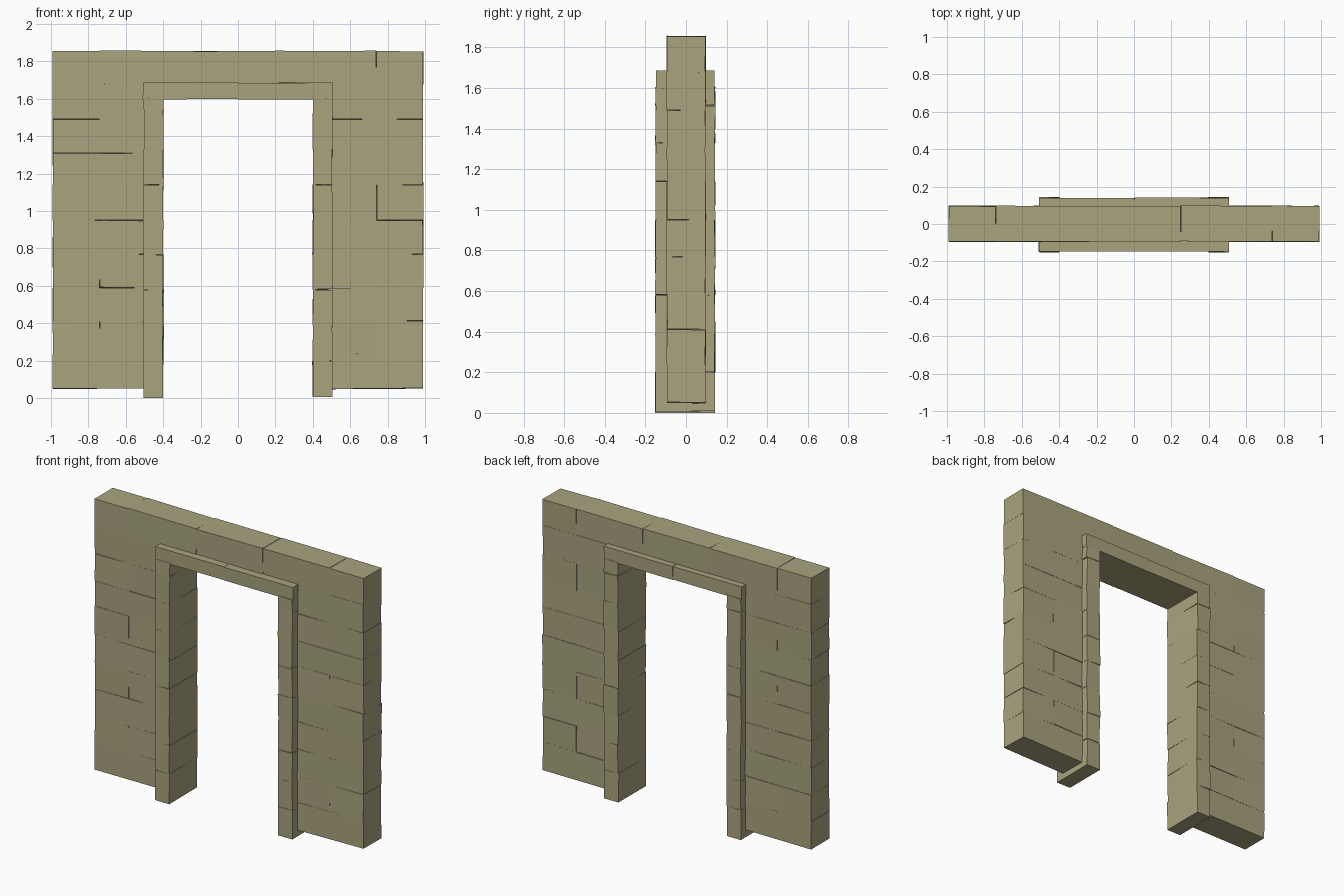
import bpy
import bmesh
import random
from mathutils import Euler, Matrix, Vector

random.seed(7)

cube = bpy.data.objects.get("Cube")
if cube:
    bpy.data.objects.remove(cube, do_unlink=True)

stone = bpy.data.materials.new("sandstone")
stone.use_nodes = True
colour = (0.40, 0.37, 0.21, 1.0)
stone.diffuse_color = colour
bsdf = stone.node_tree.nodes["Principled BSDF"]
bsdf.inputs["Base Color"].default_value = colour
bsdf.inputs["Roughness"].default_value = 0.9


def block(name, x, y, z, tilt=0.008, wobble=0.002):
    """Hand-cut stone filling the x, y and z ranges, slightly askew."""
    spans = (x, y, z)
    centre = Vector([(a + b) / 2 for a, b in spans])
    size = Vector([abs(b - a) for a, b in spans])
    turn = Euler([random.uniform(-tilt, tilt) for _ in range(3)])
    bm = bmesh.new()
    bmesh.ops.create_cube(bm, size=1, matrix=Matrix.Diagonal(size.to_4d()))
    bm.transform(turn.to_matrix().to_4x4())
    for v in bm.verts:
        v.co += Vector([random.uniform(-wobble, wobble) for _ in range(3)])
        # keep every stone standing above the ground
        v.co.z = max(v.co.z, -centre.z)
    mesh = bpy.data.meshes.new(name)
    bm.to_mesh(mesh)
    bm.free()
    mesh.materials.append(stone)
    obj = bpy.data.objects.new(name, mesh)
    obj.location = centre
    bpy.context.collection.objects.link(obj)
    return obj


WALL_Y = (-0.094, 0.096)
OUTER, SPLIT, INNER = 0.99, 0.74, 0.48
COURSES = [0.05, 0.235, 0.41, 0.59, 0.77, 0.95, 1.14, 1.31, 1.49, 1.68]
JAMBS = [0.008, 0.20, 0.39, 0.58, 0.767, 0.95, 1.14, 1.33, 1.515, 1.605]

for side, label in ((1, "left"), (-1, "right")):
    # Wall courses, every second one split in two
    for i, (low, high) in enumerate(zip(COURSES, COURSES[1:])):
        edges = [INNER, SPLIT, OUTER] if i % 2 else [INNER, OUTER]
        for k, (a, b) in enumerate(zip(edges, edges[1:])):
            block(f"{label}_wall_course_{i + 1}_stone_{k + 1}",
                  (side * a, side * b), WALL_Y, (low, high))

    # Door jamb stones, standing proud of the wall on both faces
    for i, (low, high) in enumerate(zip(JAMBS, JAMBS[1:])):
        base = low - 0.008 if i == 0 and side < 0 else low
        block(f"{label}_jamb_stone_{i + 1}",
              (side * 0.40, side * 0.505), (-0.150, 0.143), (base, high),
              tilt=0.012)

    # Half of the door lintel
    block(f"{label}_lintel", (0, side * 0.508), (-0.146, 0.14),
          (1.598, 1.687), tilt=0.003)

# Top course spanning the whole wall
top_joints = [-OUTER, -SPLIT, -0.24, 0.25, SPLIT, OUTER]
for i, (a, b) in enumerate(zip(top_joints, top_joints[1:])):
    block(f"top_course_stone_{i + 1}", (a, b), WALL_Y, (1.675, 1.855), tilt=0.005)
